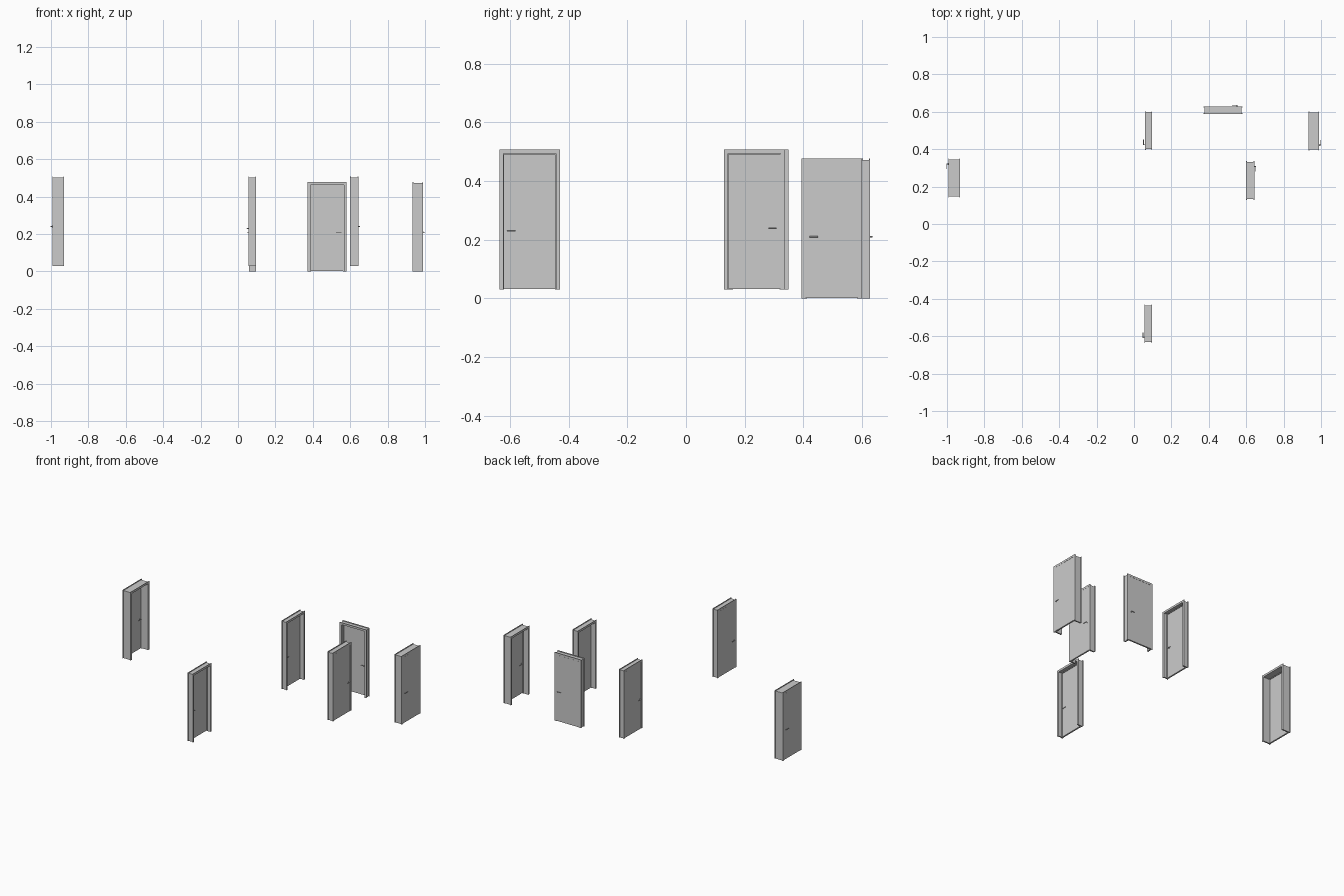
import bpy, bmesh, math
from mathutils import Matrix, Vector

if "Cube" in bpy.data.objects:
    bpy.data.objects.remove(bpy.data.objects["Cube"])

W, H = 0.207, 0.477        # outer size of the casing
LIP, FACE = 0.005, 0.014   # casing overhang and casing width
THICK = 0.004              # casing thickness
LEAF = 0.011               # door leaf thickness


def make_object(name, bm, place):
    bmesh.ops.recalc_face_normals(bm, faces=bm.faces)
    mesh = bpy.data.meshes.new(name)
    bm.to_mesh(mesh)
    bm.free()
    ob = bpy.data.objects.new(name, mesh)
    ob.matrix_world = place
    bpy.context.collection.objects.link(ob)
    return ob


def arch(bm, outset, inset, y0, y1):
    """Upside-down U outline extruded from y0 to y1."""
    xo, zo, xi, zi = W / 2 - outset, H - outset, W / 2 - inset, H - inset
    outline = [(-xo, 0), (-xo, zo), (xo, zo), (xo, 0),
               (xi, 0), (xi, zi), (-xi, zi), (-xi, 0)]
    face = bm.faces.new([bm.verts.new((x, y0, z)) for x, z in outline])
    out = bmesh.ops.extrude_face_region(bm, geom=[face])
    moved = [v for v in out["geom"] if isinstance(v, bmesh.types.BMVert)]
    bmesh.ops.translate(bm, verts=moved, vec=(0, y1 - y0, 0))
    bm.faces.new([f for f in face.verts]) if not face.is_valid else None


def box(bm, lo, hi):
    lo, hi = Vector(lo), Vector(hi)
    m = Matrix.Translation((lo + hi) / 2) @ Matrix.Diagonal((*(hi - lo), 1))
    bmesh.ops.create_cube(bm, size=1, matrix=m)


def rod(bm, a, b, r):
    a, b = Vector(a), Vector(b)
    rot = (b - a).to_track_quat('Z', 'Y').to_matrix().to_4x4()
    bmesh.ops.create_cone(bm, cap_ends=True, segments=12, radius1=r, radius2=r,
                          depth=(b - a).length,
                          matrix=Matrix.Translation((a + b) / 2) @ rot)


def door(name, centre, angle, depth, hand, handle_z=0.21):
    """Leaf side at local y = 0, lining runs back to y = depth."""
    place = Matrix.Translation(centre) @ Matrix.Rotation(math.radians(angle), 4, 'Z')

    # Casings on both wall faces, lining between them, stop behind the leaf
    bm = bmesh.new()
    arch(bm, 0, FACE, 0, THICK)
    arch(bm, 0, FACE, depth - THICK, depth)
    arch(bm, LIP, FACE, THICK, depth - THICK)
    arch(bm, FACE - 0.001, FACE + 0.003, LEAF + 0.001, LEAF + 0.006)
    make_object(name + "_frame", bm, place)

    # Leaf
    bm = bmesh.new()
    half = W / 2 - FACE - 0.0006
    box(bm, (-half, 0.0005, 0.002), (half, LEAF, H - FACE - 0.0006))
    make_object(name + "_leaf", bm, place)

    # Lever handles on both faces of the leaf
    bm = bmesh.new()
    x = hand * (W / 2 - 0.029)
    for y, d in ((0.0005, -1), (LEAF, 1)):
        tip = y + d * 0.0085
        rod(bm, (x, y, handle_z), (x, y + d * 0.0015, handle_z), 0.0045)
        rod(bm, (x, y, handle_z), (x, tip, handle_z), 0.0018)
        rod(bm, (x + hand * 0.0018, tip, handle_z),
            (x - hand * 0.027, tip, handle_z), 0.0018)
    ob = make_object(name + "_handle", bm, place)
    bpy.context.view_layer.objects.active = ob
    ob.select_set(True)
    bpy.ops.object.shade_smooth_by_angle()
    ob.select_set(False)


# name, leaf-face centre, turn, depth, handle side
door("far_left_door", (-0.993, 0.246, 0.03), -90, 0.063, -1)
door("middle_back_door", (0.059, 0.499, 0), -90, 0.038, 1)
door("middle_front_door", (0.056, -0.533, 0.03), -90, 0.041, 1, 0.199)
door("right_inner_door", (0.643, 0.233, 0.03), 90, 0.043, 1)
door("far_right_door", (0.990, 0.497, 0), 90, 0.056, -1)
door("back_door", (0.476, 0.627, 0), 180, 0.038, -1)
